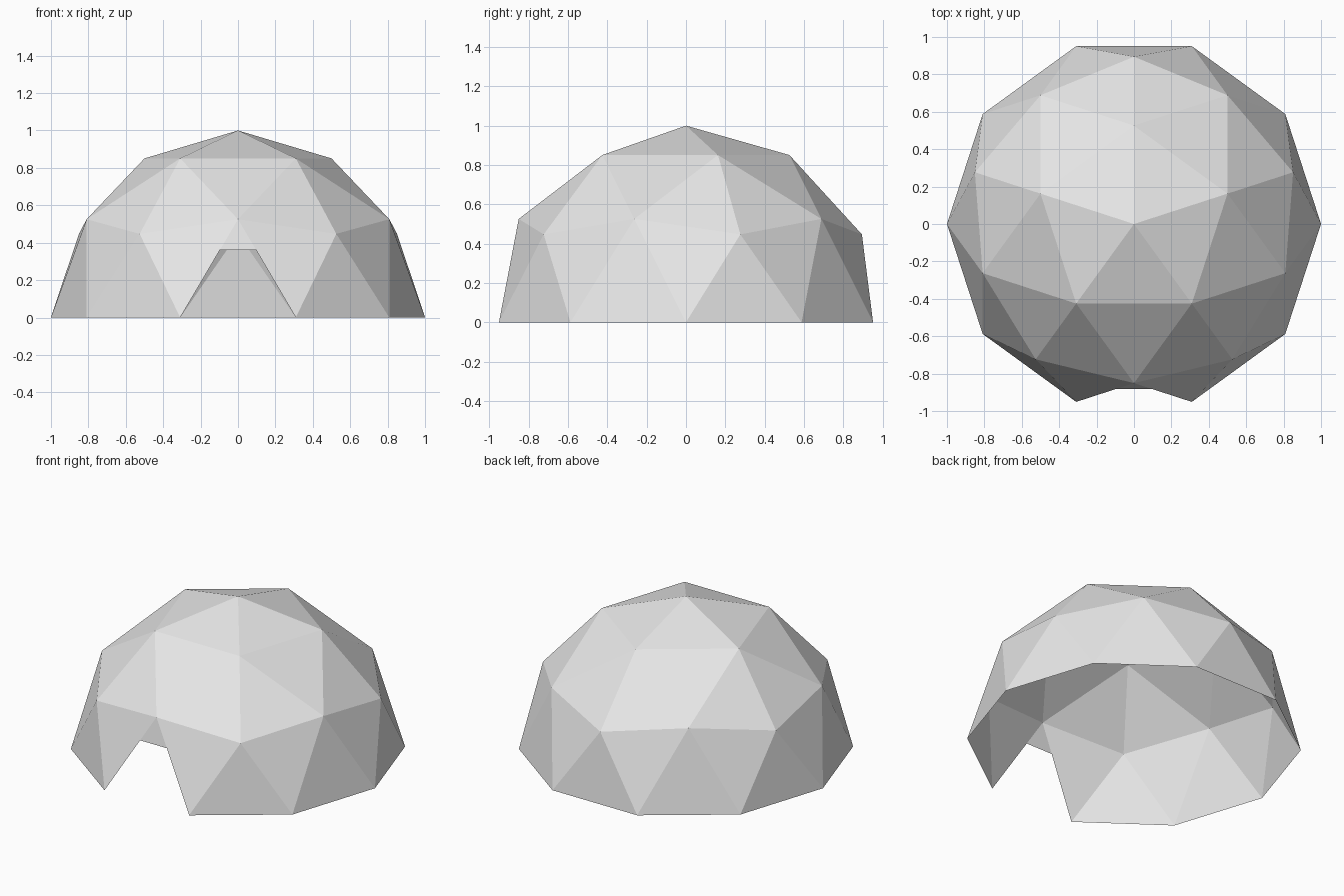
import bpy, bmesh, math
from mathutils import Matrix

cube = bpy.data.objects.get("Cube")
if cube:
    bpy.data.objects.remove(cube, do_unlink=True)

DOOR_TOP = 0.36

# Plain panel colour
panel_grey = bpy.data.materials.new("panel_grey")
panel_grey.use_nodes = True
colour = (0.8, 0.8, 0.8, 1)
panel_grey.diffuse_color = colour
panel_grey.node_tree.nodes["Principled BSDF"].inputs["Base Color"].default_value = colour

# Geodesic sphere turned so one of its upper corners points to the back
bm = bmesh.new()
bmesh.ops.create_icosphere(bm, subdivisions=2, radius=1,
                           matrix=Matrix.Rotation(math.pi / 2, 4, "Z"))

# Keep the upper half as an open shell
lower = [f for f in bm.faces if f.calc_center_median().z < 0]
bmesh.ops.delete(bm, geom=lower, context="FACES")

# Doorway: cut the bottom front panel level and drop its lower part
door = min((f for f in bm.faces if sum(abs(v.co.z) < 0.01 for v in f.verts) == 2),
           key=lambda f: f.calc_center_median().y)
bmesh.ops.bisect_plane(bm, geom=[door, *door.edges, *door.verts],
                       plane_co=(0, 0, DOOR_TOP), plane_no=(0, 0, 1))
opening = [f for f in bm.faces
           if len(f.verts) == 4 and f.calc_center_median().y < -0.8
           and abs(f.calc_center_median().x) < 0.01]
bmesh.ops.delete(bm, geom=opening, context="FACES")
bmesh.ops.recalc_face_normals(bm, faces=bm.faces)
if sum(f.normal.z for f in bm.faces) < 0:
    bmesh.ops.reverse_faces(bm, faces=bm.faces)

mesh = bpy.data.meshes.new("dome_shell")
bm.to_mesh(mesh)
bm.free()
mesh.materials.append(panel_grey)
dome = bpy.data.objects.new("dome_shell", mesh)
bpy.context.collection.objects.link(dome)
